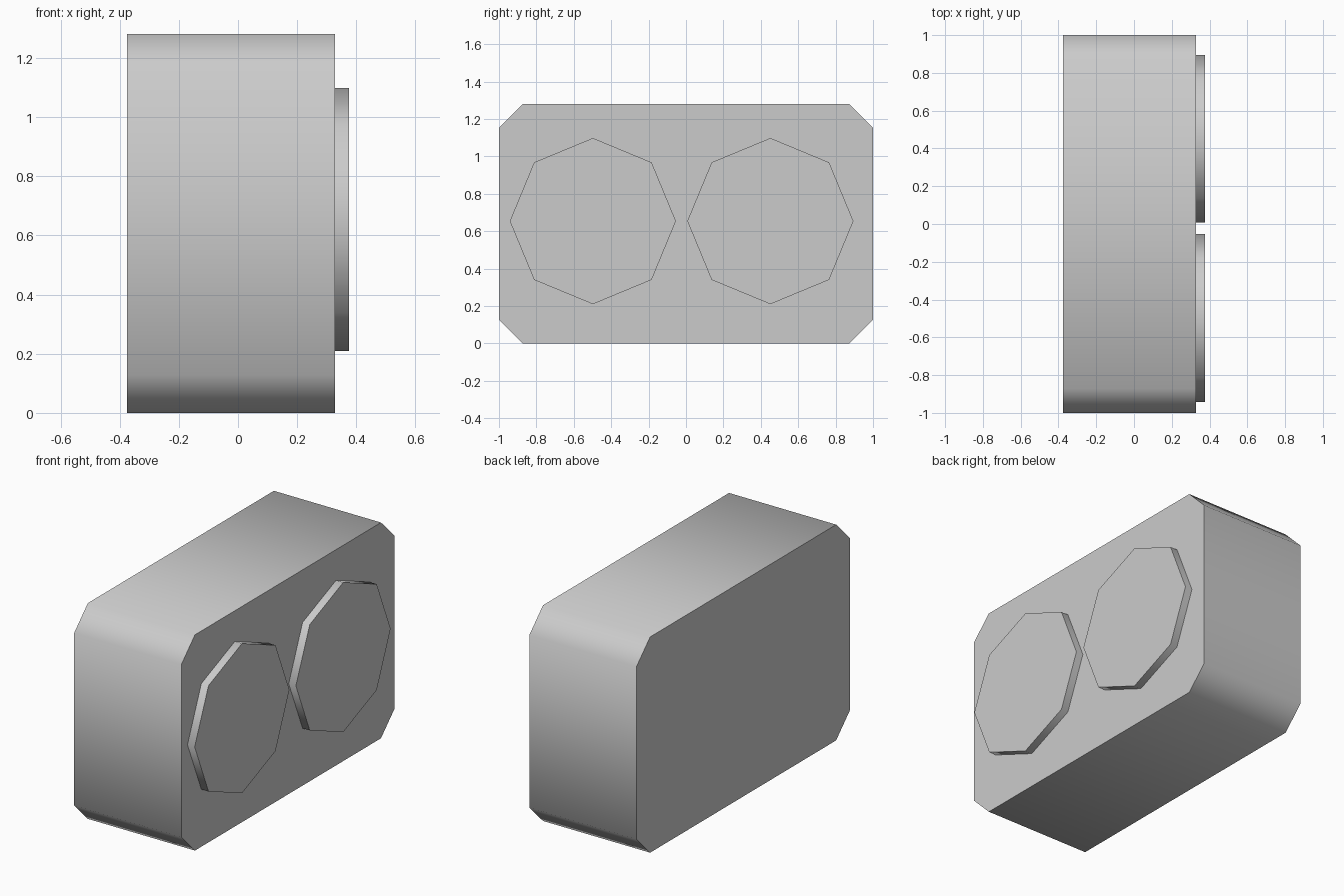
import bpy, bmesh, math

if "Cube" in bpy.data.objects:
    bpy.data.objects.remove(bpy.data.objects["Cube"], do_unlink=True)

grey = bpy.data.materials.new("plain_grey")
grey.use_nodes = True
colour = (0.6, 0.6, 0.6, 1)
grey.diffuse_color = colour
grey.node_tree.nodes["Principled BSDF"].inputs["Base Color"].default_value = colour


def prism(name, outline, x_start, x_end):
    """Extrude a (y, z) outline along x, with smooth walls and sharp rims."""
    bm = bmesh.new()
    face = bm.faces.new([bm.verts.new((x_start, y, z)) for y, z in outline])
    new = bmesh.ops.extrude_face_region(bm, geom=[face])["geom"]
    moved = [v for v in new if isinstance(v, bmesh.types.BMVert)]
    bmesh.ops.translate(bm, verts=moved, vec=(x_end - x_start, 0, 0))
    bmesh.ops.recalc_face_normals(bm, faces=bm.faces)
    mesh = bpy.data.meshes.new(name)
    bm.to_mesh(mesh)
    bm.free()
    mesh.materials.append(grey)
    obj = bpy.data.objects.new(name, mesh)
    bpy.context.collection.objects.link(obj)
    bpy.ops.object.select_all(action="DESELECT")
    obj.select_set(True)
    bpy.context.view_layer.objects.active = obj
    bpy.ops.object.shade_smooth_by_angle(angle=math.radians(60))
    return obj


# Body: block with chamfered long edges
height, cut = 1.28, 0.128
half = [(1 - cut, 0), (1, cut), (1, height - cut), (1 - cut, height)]
body_outline = half + [(-y, z) for y, z in reversed(half)]
prism("body", body_outline, -0.375, 0.328)

# Two raised octagonal discs on the left side
radius, disc_z = 0.444, 0.654
for name, disc_y in (("front_disc", -0.498), ("back_disc", 0.451)):
    octagon = [(disc_y + radius * math.cos(i * math.pi / 4),
                disc_z + radius * math.sin(i * math.pi / 4)) for i in range(8)]
    prism(name, octagon, 0.32, 0.375)
